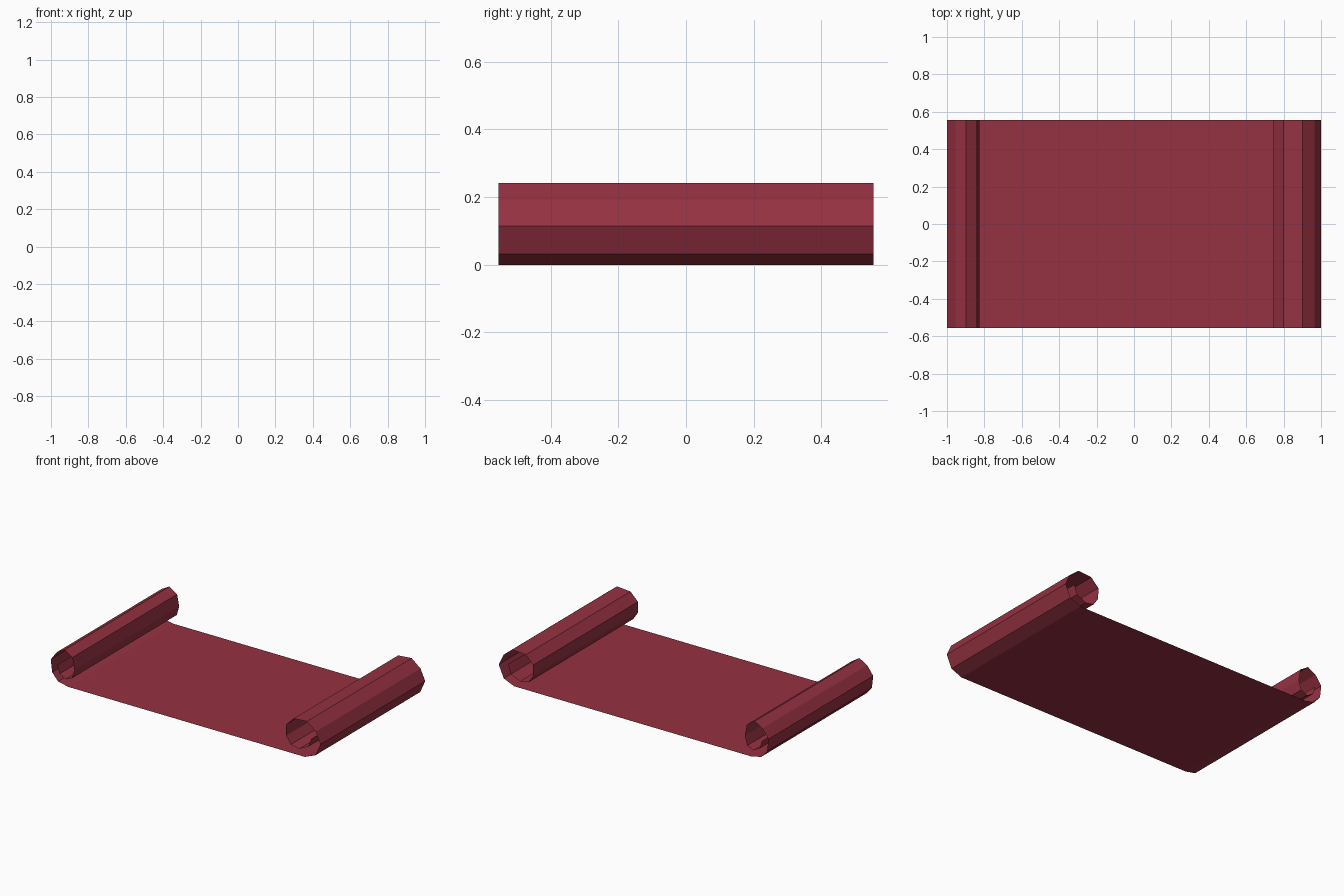
import bpy, bmesh

if "Cube" in bpy.data.objects:
    bpy.data.objects.remove(bpy.data.objects["Cube"])

HALF_DEPTH = 0.555

cloth = bpy.data.materials.new("dark red")
cloth.diffuse_color = (0.30, 0.031, 0.053, 1.0)
cloth.use_nodes = True
cloth.node_tree.nodes["Principled BSDF"].inputs["Base Color"].default_value = cloth.diffuse_color

# Curl profiles (x, z), each from the flat sheet outward and inward again
left_curl = [(-0.87, 0), (-0.945, 0.016), (-0.99, 0.066), (-1.0, 0.15),
             (-0.955, 0.21), (-0.897, 0.242), (-0.84, 0.205), (-0.825, 0.125),
             (-0.843, 0.065), (-0.89, 0.045), (-0.935, 0.07), (-0.952, 0.125)]
right_curl = [(0.885, 0), (0.963, 0.032), (1.0, 0.115), (0.965, 0.19),
              (0.90, 0.242), (0.80, 0.234), (0.745, 0.18), (0.746, 0.105),
              (0.78, 0.055), (0.843, 0.043), (0.91, 0.075), (0.933, 0.135)]


def sheet(name, profile):
    """Extrude an open profile along y as a thin sheet."""
    bm = bmesh.new()
    rows = [[bm.verts.new((x, y, z)) for x, z in profile]
            for y in (-HALF_DEPTH, HALF_DEPTH)]
    front, back = rows
    for i in range(len(profile) - 1):
        bm.faces.new((front[i], front[i + 1], back[i + 1], back[i]))
    mesh = bpy.data.meshes.new(name)
    bm.to_mesh(mesh)
    bm.free()
    mesh.materials.append(cloth)
    obj = bpy.data.objects.new(name, mesh)
    bpy.context.collection.objects.link(obj)
    return obj


# One continuous sheet: left curl, flat middle, right curl
sheet("scroll_sheet", left_curl[::-1] + right_curl)
